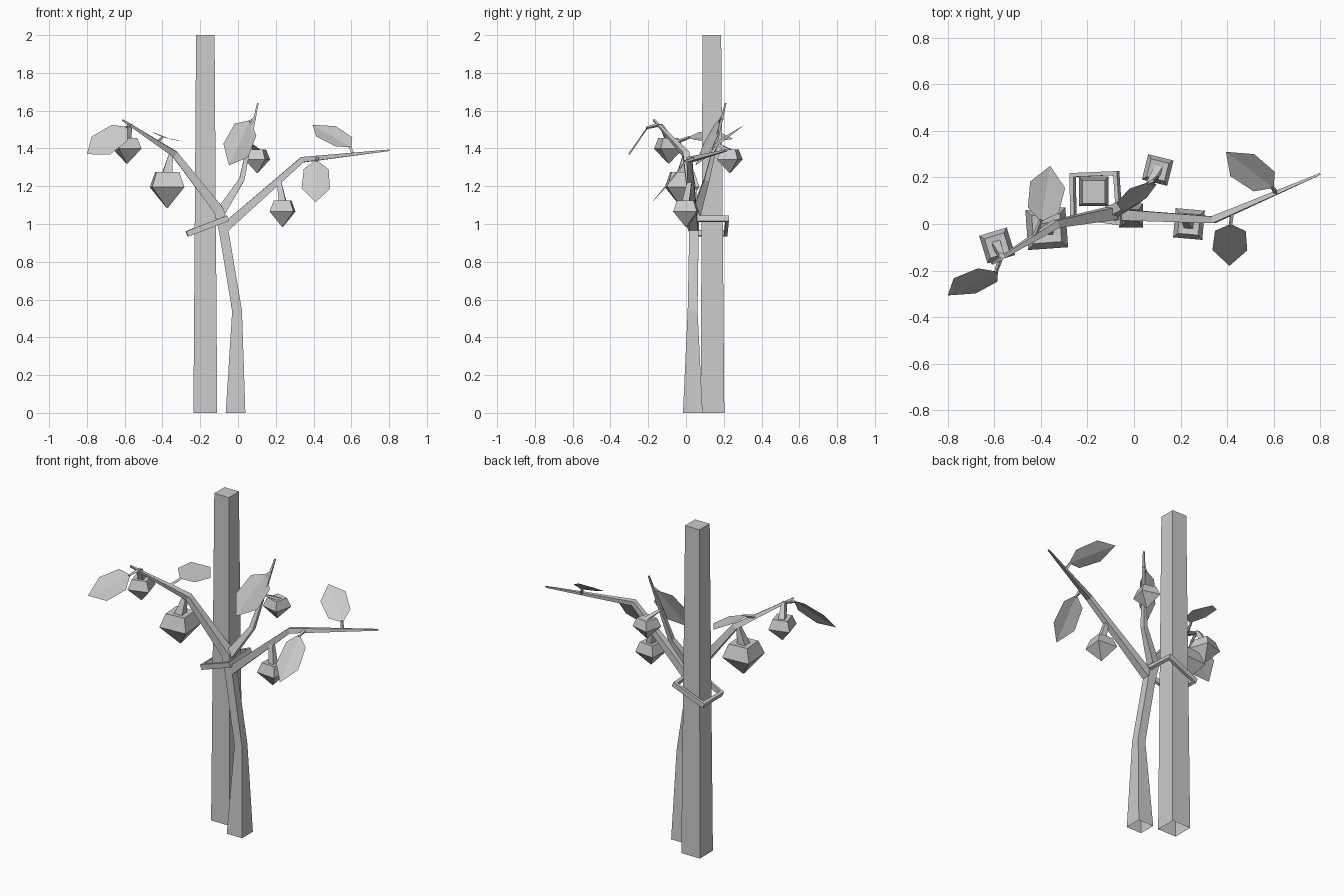
import bpy, math
from mathutils import Vector as V

if "Cube" in bpy.data.objects:
    bpy.data.objects.remove(bpy.data.objects["Cube"])


def make(name, verts, faces):
    mesh = bpy.data.meshes.new(name)
    mesh.from_pydata([tuple(v) for v in verts], [], faces)
    mesh.update()
    ob = bpy.data.objects.new(name, mesh)
    bpy.context.collection.objects.link(ob)
    return ob


def bridge(rings):
    # side quads between consecutive four-point rings
    return [(4*r + i, 4*r + (i+1) % 4, 4*r + 4 + (i+1) % 4, 4*r + 4 + i)
            for r in range(rings - 1) for i in range(4)]


def tube(name, points, halves, open_start=False):
    # square tapered tube along a path
    pts = [V(p) for p in points]
    verts, n = [], len(pts)
    for k, (p, h) in enumerate(zip(pts, halves)):
        t = V((0, 0, 0))
        if k > 0:
            t += (p - pts[k-1]).normalized()
        if k < n - 1:
            t += (pts[k+1] - p).normalized()
        if k == 0 and open_start:
            t = V((0, 0, 1))
        t.normalize()
        u = V((0, 1, 0))
        u = (u - t * u.dot(t)).normalized()
        w = u.cross(t)
        verts += [p + w*a*h + u*b*h for a, b in ((-1, -1), (1, -1), (1, 1), (-1, 1))]
    faces = bridge(n) + [tuple(range(4*n - 4, 4*n))]
    if not open_start:
        faces.append((3, 2, 1, 0))
    return make(name, verts, faces)


def fruit(name, x, y, bottom, half, angle, top):
    # four-sided fruit: pointed base, wide belly, flat shoulder, tapering stalk
    s = half
    prof = [(0.04*s, 0), (s, 1.28*s), (0.7*s, 2.2*s), (0.3*s, 2.15*s)]
    verts = []
    for r, z in prof:
        for i in range(4):
            a = math.radians(angle + 45 + 90*i)
            verts.append((x + r*1.414*math.cos(a), y + r*1.414*math.sin(a), bottom + z))
    tx, ty, tz = top
    q = 0.011
    verts += [(tx+q, ty+q, tz), (tx-q, ty+q, tz), (tx-q, ty-q, tz), (tx+q, ty-q, tz)]
    make(name, verts, bridge(5) + [(3, 2, 1, 0), (16, 17, 18, 19)])


def leaf(name, twig, base, tip, across, width):
    # hexagonal leaf, slightly folded on its midrib, with a short stalk
    b, e, w = V(base), V(tip), V(across)
    axis = e - b
    w = (w - axis * w.dot(axis) / axis.length_squared).normalized() * width / 2
    fold = w.cross(axis).normalized() * 0.008
    pts = [b, b + axis*0.2 + w*0.88, b + axis*0.66 + w, e,
           b + axis*0.66 - w, b + axis*0.2 - w*0.88]
    pts = [p + (fold if i in (1, 2, 4, 5) else V((0, 0, 0))) for i, p in enumerate(pts)]
    make(name, pts, [(0, 1, 2, 3), (0, 3, 4, 5)])
    tube(name + "_stalk", [twig, b + axis*0.04], [0.008, 0.005])


# Support stake
tube("stake", [(-0.173, 0.14, 0), (-0.173, 0.137, 2)], [0.063, 0.049], True)

# Trunk running into the left branch, then the other two branches
tube("trunk", [(-0.013, 0.036, 0), (-0.005, 0.035, 0.54), (-0.075, 0.042, 0.96),
               (-0.1, 0.045, 1.07), (-0.335, 0.0, 1.37), (-0.61, -0.17, 1.55)],
     [0.052, 0.026, 0.025, 0.027, 0.017, 0.005], True)
tube("middle_branch", [(-0.1, 0.05, 1.05), (0.02, 0.11, 1.235), (0.105, 0.21, 1.64)],
     [0.025, 0.014, 0.004])
tube("right_branch", [(-0.07, 0.04, 0.98), (0.34, 0.018, 1.34), (0.8, 0.215, 1.39)],
     [0.024, 0.015, 0.004])

# Tilted tie band around stake and trunk
corners = [V((-0.262, 0.03, 0.95)), V((-0.06, 0.002, 1.028)),
           V((-0.075, 0.22, 1.028)), V((-0.265, 0.212, 0.95))]
mid = sum(corners, V((0, 0, 0))) / 4
up = V((-0.37, 0, 0.93)) * 0.015
rings = [(1.07, -1), (1.07, 1), (0.9, 1), (0.9, -1), (1.07, -1)]
make("tie", [mid + (c - mid)*s + up*d for s, d in rings for c in corners], bridge(5))

# Hanging fruits
fruit("fruit_large", -0.375, -0.02, 1.085, 0.086, 4, (-0.355, -0.005, 1.37))
fruit("fruit_left", -0.588, -0.092, 1.32, 0.062, 17, (-0.57, -0.135, 1.53))
fruit("fruit_right", 0.236, 0.0, 0.985, 0.063, -5, (0.215, 0.02, 1.235))
fruit("fruit_back", 0.102, 0.232, 1.27, 0.056, -14, (0.058, 0.155, 1.43))

# Leaves
leaf("leaf_far_left", (-0.575, -0.15, 1.525), (-0.585, -0.205, 1.515),
     (-0.8, -0.307, 1.37), (0.8, -0.3, -0.45), 0.15)
leaf("leaf_left_back", (-0.43, -0.06, 1.43), (-0.4, 0.01, 1.46),
     (-0.36, 0.25, 1.45), (0.95, -0.05, -0.3), 0.16)
leaf("leaf_right_low", (0.42, 0.05, 1.35), (0.415, 0.0, 1.34),
     (0.41, -0.18, 1.115), (1, 0, 0), 0.15)
leaf("leaf_far_right", (0.61, 0.135, 1.37), (0.6, 0.155, 1.405),
     (0.395, 0.31, 1.525), (0.1, 0.1, 0.058), 0.15)
leaf("leaf_middle", (0.09, 0.19, 1.56), (0.065, 0.18, 1.55),
     (-0.048, 0.05, 1.31), (0.12, 0.02, -0.06), 0.15)
